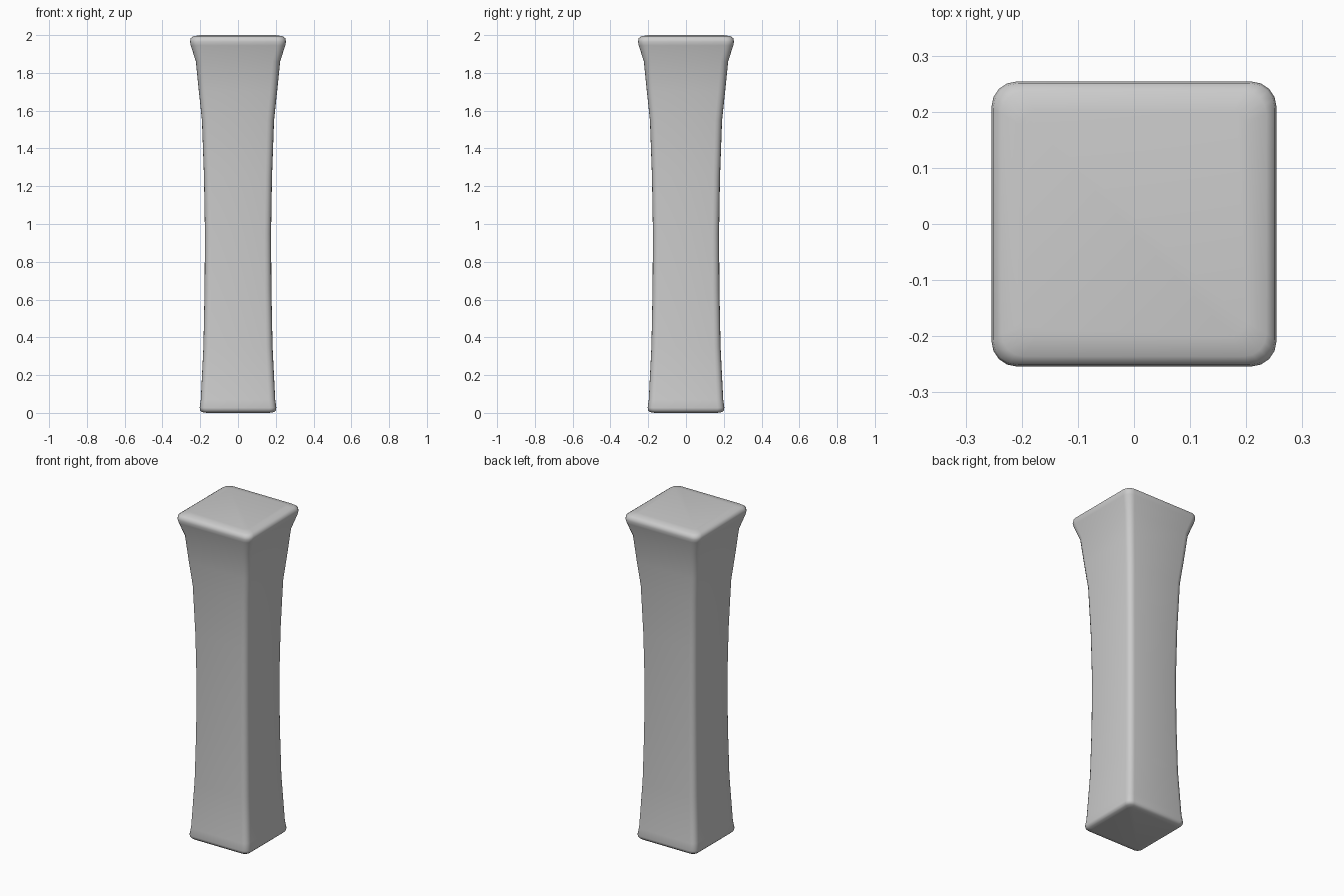
import bpy, bmesh
from math import cos, sin, pi

cube = bpy.data.objects.get("Cube")
if cube:
    bpy.data.objects.remove(cube, do_unlink=True)

# One plain grey finish
grey = bpy.data.materials.new("plain_grey")
grey.use_nodes = True
colour = (0.6, 0.6, 0.6, 1)
grey.diffuse_color = colour
grey.node_tree.nodes["Principled BSDF"].inputs["Base Color"].default_value = colour

# Side profile: half width, height, corner radius
PROFILE = [
    (0.165, 0.0, 0.02), (0.19, 0.004, 0.03), (0.2, 0.013, 0.035), (0.203, 0.027, 0.035),
    (0.197, 0.07, 0.035), (0.183, 0.35, 0.035), (0.177, 0.65, 0.035), (0.175, 0.95, 0.035),
    (0.18, 1.25, 0.035), (0.191, 1.55, 0.037), (0.207, 1.7, 0.038), (0.223, 1.86, 0.04),
    (0.25, 1.945, 0.045), (0.254, 1.965, 0.045), (0.251, 1.983, 0.045),
    (0.236, 1.994, 0.04), (0.2, 2.0, 0.025),
]
STEPS = 4


def rounded_square(half, radius):
    """Outline of a square with rounded corners, anticlockwise."""
    points = []
    for corner in range(4):
        mid = pi / 4 + corner * pi / 2
        sx = 1 if cos(mid) > 0 else -1
        sy = 1 if sin(mid) > 0 else -1
        for i in range(STEPS + 1):
            a = corner * pi / 2 + i * pi / 2 / STEPS
            points.append((sx * (half - radius) + radius * cos(a),
                           sy * (half - radius) + radius * sin(a)))
    return points


# Flared square column, lofted through the profile
bm = bmesh.new()
rings = [[bm.verts.new((x, y, z)) for x, y in rounded_square(half, radius)]
         for half, z, radius in PROFILE]
for low, high in zip(rings, rings[1:]):
    n = len(low)
    for i in range(n):
        j = (i + 1) % n
        bm.faces.new((low[i], low[j], high[j], high[i]))
bm.faces.new(rings[0][::-1])
bm.faces.new(rings[-1])
for face in bm.faces:
    face.smooth = True

mesh = bpy.data.meshes.new("column")
bm.to_mesh(mesh)
bm.free()
mesh.materials.append(grey)
column = bpy.data.objects.new("column", mesh)
bpy.context.collection.objects.link(column)
